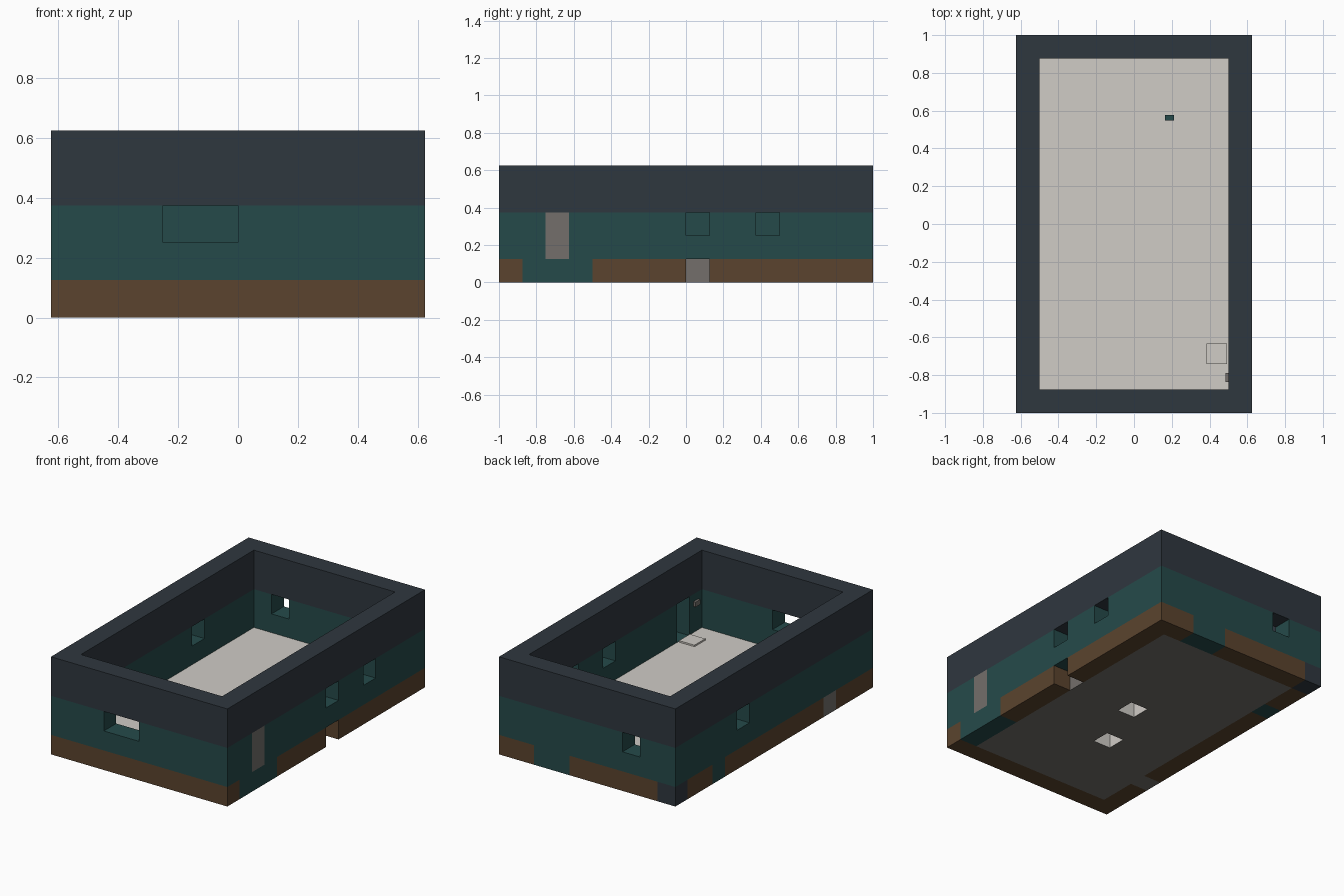
import bpy, bmesh
from mathutils import Vector

if "Cube" in bpy.data.objects:
    bpy.data.objects.remove(bpy.data.objects["Cube"])

U = 0.125                      # block size
NX, NY, NZ = 10, 16, 5         # building size in blocks
ORIGIN = Vector((-0.625, -1.0, 0.0))


def material(name, rgb):
    m = bpy.data.materials.new(name)
    lin = [((c / 255 + 0.055) / 1.055) ** 2.4 for c in rgb]
    m.diffuse_color = (*lin, 1.0)
    m.use_nodes = True
    m.node_tree.nodes["Principled BSDF"].inputs["Base Color"].default_value = m.diffuse_color
    return m


NAVY = material("dark slate", (47, 55, 63))
TEAL = material("deep teal", (37, 74, 74))
BROWN = material("wood brown", (91, 68, 46))
GRAY = material("stone gray", (115, 111, 107))
CREAM = material("pale cream", (208, 204, 198))


def add_object(name, bm, mats):
    mesh = bpy.data.meshes.new(name)
    bm.to_mesh(mesh)
    bm.free()
    for m in mats:
        mesh.materials.append(m)
    ob = bpy.data.objects.new(name, mesh)
    bpy.context.collection.objects.link(ob)
    return ob


def box(name, lo, hi, mat):
    bm = bmesh.new()
    bmesh.ops.create_cube(bm, size=1)
    lo, hi = Vector(lo), Vector(hi)
    for v in bm.verts:
        v.co = Vector([(a + b) / 2 + c * (b - a) for a, b, c in zip(lo, hi, v.co)])
    return add_object(name, bm, [mat])


def blocks(name, cells, solid, mats):
    """Build the exposed faces of a set of grid blocks."""
    bm = bmesh.new()
    for c in sorted(cells):
        centre = ORIGIN + (Vector(c) + Vector((0.5, 0.5, 0.5))) * U
        for axis in range(3):
            for s in (-1, 1):
                n = [0, 0, 0]
                n[axis] = s
                if tuple(a + b for a, b in zip(c, n)) in solid:
                    continue
                a, b = Vector((0, 0, 0)), Vector((0, 0, 0))
                a[(axis + 1) % 3] = U / 2
                b[(axis + 2) % 3] = U / 2 * s
                m = centre + Vector(n) * U / 2
                bm.faces.new([bm.verts.new(m + p) for p in (-a - b, a - b, a + b, b - a)])
    bmesh.ops.remove_doubles(bm, verts=bm.verts, dist=1e-4)
    bmesh.ops.dissolve_limit(bm, angle_limit=0.01, verts=bm.verts, edges=bm.edges)
    return add_object(name, bm, mats)


# Layout: wall ring, window openings and doorway
ring = [(i, j) for i in range(NX) for j in range(NY)
        if i in (0, NX - 1) or j in (0, NY - 1)]
windows = {(3, 0, 2), (4, 0, 2), (9, 8, 2), (9, 11, 2), (2, 15, 2), (0, 10, 2)}
doorway = {(9, 2, 1), (9, 2, 2)}
teal_base = {(9, 1, 0), (9, 2, 0), (9, 3, 0), (6, 15, 0), (7, 15, 0), (0, 12, 0)}
stone = {(0, 3, 0)}
corner = {(0, 15, 0)}
gap = {(9, 8, 0)}
pits = {(5, 8, 0), (4, 5, 0)}

base = {(i, j, 0) for i, j in ring} - teal_base - stone - corner - gap
wall = ({(i, j, k) for i, j in ring for k in (1, 2)} - windows - doorway) | teal_base
parapet = {(i, j, k) for i, j in ring for k in (3, 4)} | corner
floor = {(i, j, 0) for i in range(1, NX - 1) for j in range(1, NY - 1)} - pits
solid = base | wall | parapet | floor | stone

blocks("wood_base", base, solid, [BROWN])
blocks("teal_wall", wall, solid, [TEAL])
blocks("slate_parapet", parapet, solid, [NAVY])
blocks("stone_base_block", stone, solid, [GRAY])

# Floor: stone slab, pale inside the two pits underneath
slab = blocks("floor_slab", floor, solid, [GRAY, CREAM])
for p in slab.data.polygons:
    inner = abs(p.normal.z) < 0.5 and abs(p.center.x) < 0.4
    p.material_index = 1 if inner or p.normal.z > 0.5 else 0

# Thin pale floor covering
box("floor_covering", (-0.5, -0.875, 0.125), (0.5, 0.875, 0.13), CREAM)

# Door flush with the outside of the right wall
box("door", (0.602, -0.75, 0.125), (0.625, -0.625, 0.375), GRAY)

# Floor plate in front of the door, wall button and floor button
box("floor_plate", (0.383, -0.742, 0.13), (0.492, -0.633, 0.14), CREAM)
box("wall_button", (0.484, -0.836, 0.297), (0.5, -0.789, 0.328), GRAY)
box("floor_button", (0.164, 0.547, 0.13), (0.211, 0.578, 0.142), TEAL)
